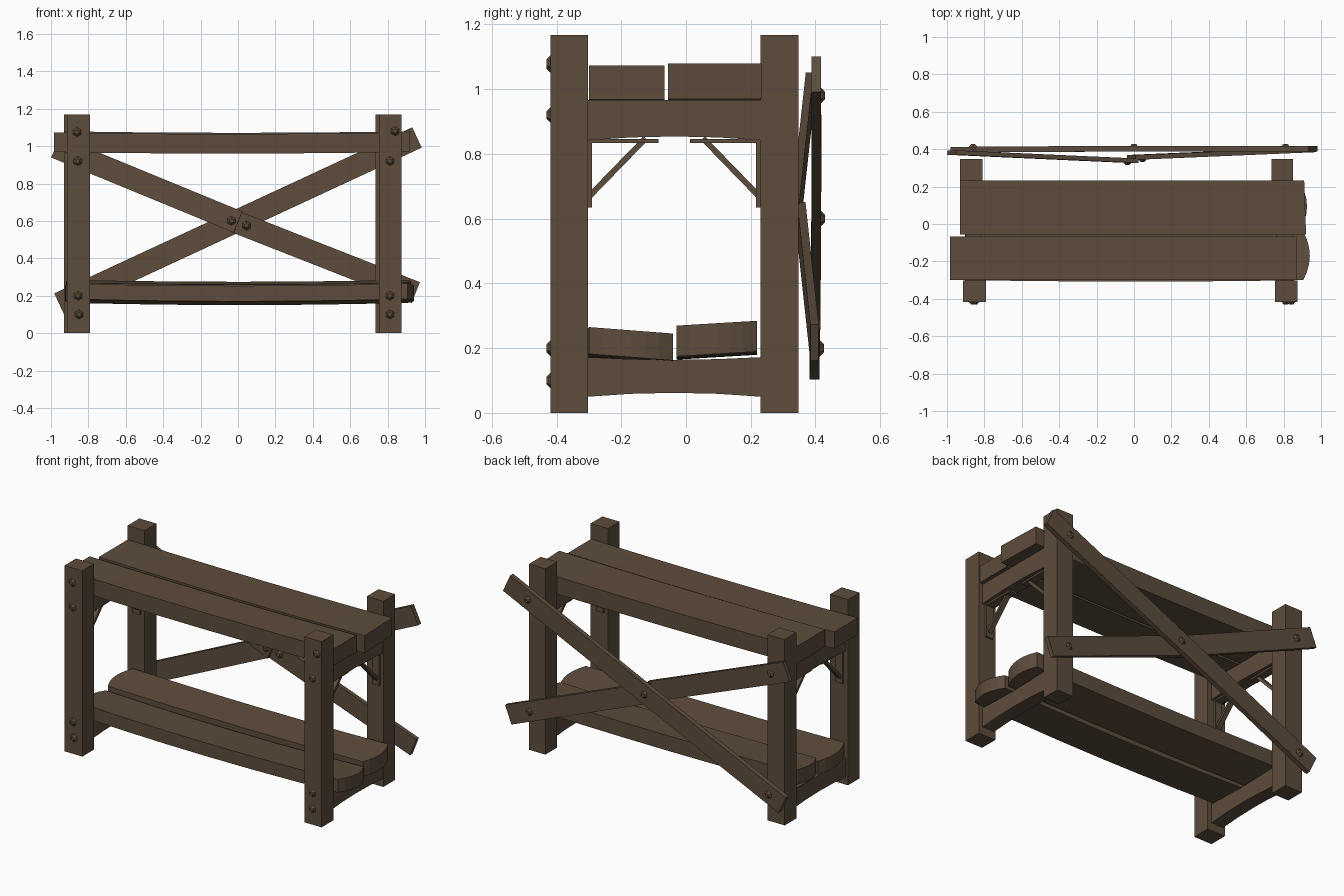
import bpy, bmesh, math
from mathutils import Vector, Matrix

if "Cube" in bpy.data.objects:
    bpy.data.objects.remove(bpy.data.objects["Cube"])

wood = bpy.data.materials.new("dark brown wood")
wood.diffuse_color = (0.110, 0.074, 0.046, 1)
wood.use_nodes = True
wood.node_tree.nodes["Principled BSDF"].inputs["Base Color"].default_value = wood.diffuse_color


def finish(name, bm):
    bmesh.ops.recalc_face_normals(bm, faces=bm.faces)
    me = bpy.data.meshes.new(name)
    bm.to_mesh(me)
    bm.free()
    me.materials.append(wood)
    ob = bpy.data.objects.new(name, me)
    bpy.context.collection.objects.link(ob)
    return ob


def unit_block(nx=1, ny=1):
    """Unit cube cut into nx by ny columns."""
    bm = bmesh.new()
    bmesh.ops.create_cube(bm, size=1)
    for n, axis in ((nx, Vector((1, 0, 0))), (ny, Vector((0, 1, 0)))):
        for i in range(1, n):
            bmesh.ops.bisect_plane(bm, geom=bm.verts[:] + bm.edges[:] + bm.faces[:],
                                   plane_co=axis * (i / n - 0.5), plane_no=axis)
    return bm


def box(name, x0, x1, y0, y1, z0, z1):
    bm = unit_block()
    for v in bm.verts:
        v.co = ((x0 + x1) / 2 + v.co.x * (x1 - x0),
                (y0 + y1) / 2 + v.co.y * (y1 - y0),
                (z0 + z1) / 2 + v.co.z * (z1 - z0))
    return finish(name, bm)


def plank(name, x0, x1, y0, y1, z0, z1, sag=0.0, bulge=0.0, tilt=0.0, bow=0.0, skew=0.0):
    """Long board, sagging in the middle, with optional rounded ends."""
    bm = unit_block(6, 6 if bulge else 1)
    for v in bm.verts:
        u, w, t = v.co
        mid = 1 - 4 * u * u
        length = (x1 - x0) - 2 * bulge * (2 * abs(w)) ** 2
        v.co = ((x0 + x1) / 2 + u * length + skew * w * 2 * max(u, 0),
                (y0 + y1) / 2 + w * (y1 - y0) - bow * mid,
                (z0 + z1) / 2 + t * (z1 - z0) - sag * mid + tilt * w)
    return finish(name, bm)


def strut(name, a, b, width, thick, side=Vector((0, 1, 0)), bow=0.0):
    """Straight board from a to b, its thickness along side."""
    a, b = Vector(a), Vector(b)
    d = (b - a).normalized()
    n = (side - d * side.dot(d)).normalized()
    h = n.cross(d)
    bm = unit_block(4 if bow else 1)
    for v in bm.verts:
        u, w, t = v.co
        v.co = (a + b) / 2 + d * u * (b - a).length + n * (w * thick + bow * (1 - 4 * u * u)) + h * t * width
    return finish(name, bm)


def bolt(name, x, y, z, facing):
    """Low domed bolt head pointing along -y or +y."""
    bm = bmesh.new()
    m = Matrix.Translation((x, y + facing * 0.005, z)) @ Matrix.Rotation(-facing * math.pi / 2, 4, 'X')
    bmesh.ops.create_cone(bm, cap_ends=True, segments=6, radius1=0.028, radius2=0.012, depth=0.016, matrix=m)
    return finish(name, bm)


# Posts
for name, x0, x1, y0, y1 in (("front_left_post", -0.915, -0.79, -0.418, -0.303),
                             ("front_right_post", 0.755, 0.875, -0.418, -0.303),
                             ("back_left_post", -0.93, -0.81, 0.23, 0.347),
                             ("back_right_post", 0.735, 0.85, 0.23, 0.347)):
    box(name, x0, x1, y0, y1, 0, 1.168)

for side, cx in (("left", -0.86), ("right", 0.805)):
    # Side rails, slightly arched underneath
    for level, z0, z1, arch in (("upper", 0.842, 0.966, 0.012), ("lower", 0.05, 0.172, 0.012)):
        bm = unit_block(1, 4)
        for v in bm.verts:
            mid = 1 - 4 * v.co.y ** 2
            top = v.co.z > 0
            v.co = (cx + v.co.x * 0.085, -0.036 + v.co.y * 0.535,
                    (z1 - (0.008 * mid if level == "lower" else 0)) if top else z0 + arch * mid)
        finish(f"{level}_{side}_rail", bm)
    # Small angle brackets under the upper rail
    for end, y, s in (("front", -0.303, 1), ("back", 0.23, -1)):
        ys = sorted((y, y + s * 0.013))
        box(f"{end}_{side}_bracket_plate", cx - 0.025, cx + 0.025, *ys, 0.635, 0.845)
        ys = sorted((y, y + s * 0.218))
        box(f"{end}_{side}_bracket_top", cx - 0.025, cx + 0.025, *ys, 0.834, 0.846)
        strut(f"{end}_{side}_bracket_brace", (cx, y + s * 0.005, 0.67), (cx, y + s * 0.178, 0.848),
              0.018, 0.03, Vector((1, 0, 0)))

# Top and bottom shelf planks
plank("upper_front_plank", -0.985, 0.87, -0.30, -0.067, 0.968, 1.073, sag=0.008)
plank("upper_back_plank", -0.93, 0.915, -0.055, 0.233, 0.97, 1.079, sag=0.008, skew=-0.01)
plank("lower_front_plank", -0.925, 0.94, -0.30, -0.04, 0.172, 0.255, sag=0.012, bulge=0.035,
      tilt=-0.02, bow=0.008)
plank("lower_back_plank", -0.92, 0.925, -0.03, 0.22, 0.182, 0.277, sag=0.01, bulge=0.035, tilt=0.015)

# Crossed back braces: one full board and two half boards
strut("long_cross_brace", (-0.957, 0.397, 0.158), (0.957, 0.402, 1.046), 0.12, 0.03, bow=0.003)
strut("upper_half_brace", (-0.975, 0.382, 0.995), (0.0, 0.338, 0.594), 0.122, 0.024)
strut("lower_half_brace", (-0.015, 0.356, 0.596), (0.95, 0.397, 0.217), 0.12, 0.026)

# Bolt heads
for x, z in ((-0.86, 1.075), (-0.857, 0.92), (-0.855, 0.2), (-0.85, 0.1),
             (0.84, 1.08), (0.812, 0.92), (0.812, 0.2), (0.812, 0.1)):
    bolt("front_post_bolt", x, -0.418, z, -1)
for x, y, z in ((0.81, 0.416, 0.98), (0.0, 0.416, 0.6), (-0.86, 0.414, 0.2),
                (0.81, 0.403, 0.27), (-0.86, 0.388, 0.95)):
    bolt("back_brace_bolt", x, y, z, 1)
bolt("upper_half_brace_bolt", -0.035, 0.328, 0.6, -1)
bolt("lower_half_brace_bolt", 0.045, 0.345, 0.575, -1)
